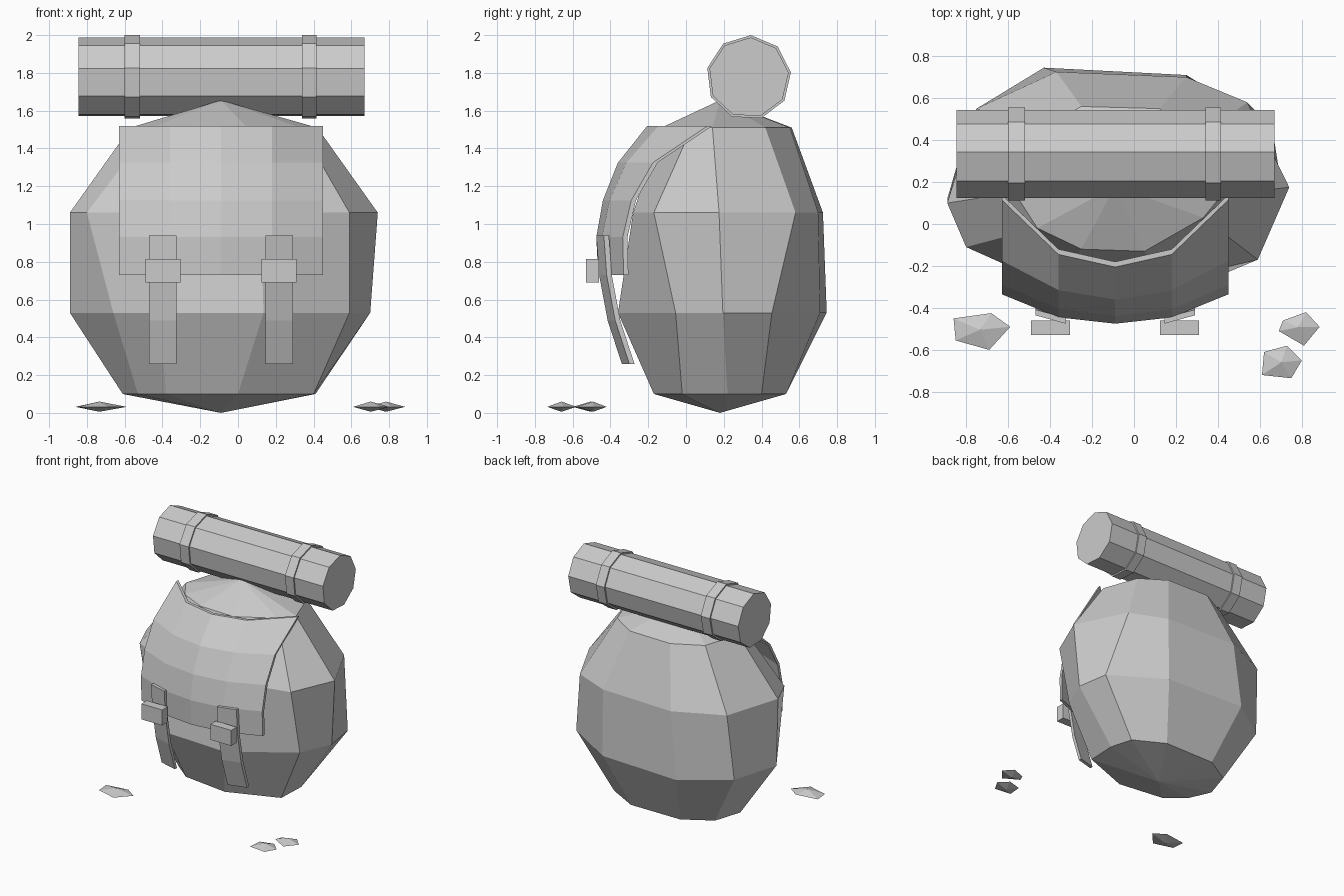
import bpy, bmesh, math
from mathutils import Vector

if "Cube" in bpy.data.objects:
    bpy.data.objects.remove(bpy.data.objects["Cube"])

grey = bpy.data.materials.new("plain grey")
grey.diffuse_color = (0.6, 0.6, 0.6, 1)
grey.use_nodes = True
grey.node_tree.nodes["Principled BSDF"].inputs["Base Color"].default_value = grey.diffuse_color
CX, CY = -0.09, 0.18  # centre line of the pack


def make(name, verts, faces):
    me = bpy.data.meshes.new(name)
    bm = bmesh.new()
    vs = [bm.verts.new(v) for v in verts]
    for f in faces:
        bm.faces.new([vs[i] for i in f])
    bmesh.ops.recalc_face_normals(bm, faces=bm.faces)
    bm.to_mesh(me)
    bm.free()
    me.materials.append(grey)
    ob = bpy.data.objects.new(name, me)
    bpy.context.collection.objects.link(ob)
    return ob


def lathe(name, rings, bottom=None, top=None):
    """Join equal rings; ends close with a point or a flat cap."""
    n = len(rings[0])
    verts = [p for r in rings for p in r]
    faces = [(k * n + i, k * n + (i + 1) % n, (k + 1) * n + (i + 1) % n, (k + 1) * n + i)
             for k in range(len(rings) - 1) for i in range(n)]
    for start, tip in ((0, bottom), ((len(rings) - 1) * n, top)):
        if tip is None:
            faces.append([start + i for i in range(n)])
        else:
            verts.append(tip)
            faces += [(start + i, start + (i + 1) % n, len(verts) - 1) for i in range(n)]
    return make(name, verts, faces)


def sheet(name, rows, thickness):
    """Grid surface thickened backwards into a shell."""
    n, m = len(rows[0]), len(rows)
    front = [Vector(p) for r in rows for p in r]
    verts = front + [p + Vector((0, thickness, 0)) for p in front]
    o = n * m
    faces = []
    for k in range(m - 1):
        for i in range(n - 1):
            q = [k * n + i, k * n + i + 1, (k + 1) * n + i + 1, (k + 1) * n + i]
            faces += [q, [a + o for a in reversed(q)]]
    edge = (list(range(n)) + [k * n + n - 1 for k in range(1, m)]
            + list(range(m * n - 2, (m - 1) * n - 1, -1)) + [k * n for k in range(m - 2, 0, -1)])
    for a, b in zip(edge, edge[1:] + edge[:1]):
        faces.append((a, b, b + o, a + o))
    return make(name, verts, faces)


# Lumpy faceted sack: four uneven ten-sided rings
outlines = [
    (0.10, [(.41, .22), (.36, .40), (.12, .53), (-.32, .53), (-.54, .40),
            (-.61, .18), (-.53, .0), (-.38, -.12), (.0, -.17), (.40, -.02)]),
    (0.53, [(.70, .195), (.66, .455), (.25, .71), (-.43, .745), (-.78, .5),
            (-.89, .12), (-.66, -.16), (-.42, -.33), (.135, -.36), (.59, -.055)]),
    (1.06, [(.74, .175), (.54, .58), (.25, .70), (-.37, .725), (-.75, .55),
            (-.89, .10), (-.80, -.11), (-.42, -.28), (.12, -.28), (.59, -.17)]),
    (1.51, [(.42, .14), (.32, .42), (.12, .55), (-.25, .56), (-.48, .44),
            (-.57, .15), (-.46, -.02), (-.25, -.12), (.05, -.13), (.33, .03)]),
]
lathe("sack_body", [[(x, y, z) for x, y in pts] for z, pts in outlines],
      bottom=(-.09, CY, 0), top=(-.09, CY, 1.655))

# Curved front flap: (height, depth at middle, sag at quarter, sag at edge)
flap_rows = [(1.52, -.205, .06, .32), (1.325, -.36, .045, .185), (1.125, -.44, .035, .15),
             (.93, -.475, .03, .14), (.73, -.465, .03, .135)]
sheet("front_flap", [[(CX - .54, y + e, z), (CX - .27, y + q, z), (CX, y, z),
                      (CX + .27, y + q, z), (CX + .54, y + e, z)]
                     for z, y, q, e in flap_rows], .025)

# Pair of hanging straps and buckles mirrored about the centre line
for side, s in (("left", -1), ("right", 1)):
    sheet(side + "_strap", [[(CX + s * .235, y, z), (CX + s * .38, y + .04, z)]
                            for z, y in ((.94, -.475), (.73, -.46), (.49, -.415), (.26, -.34))], .027)
    x0, x1 = CX + s * .215, CX + s * .40
    lathe(side + "_buckle", [[(x0, y, .69), (x1, y, .69), (x1, y, .815), (x0, y, .815)]
                             for y in (-.53, -.46)])


# Rolled bedding with two bands
def roll(name, x0, x1, r):
    angles = [math.radians(87 + 40 * i) for i in range(9)]
    lathe(name, [[(x, .332 + r * math.cos(a), 1.775 + r * math.sin(a)) for a in angles]
                 for x in (x0, x1)])


roll("bedroll", -.845, .67, .213)
roll("left_band", -.60, -.52, .225)
roll("right_band", .34, .415, .225)

# Flat pebbles around the pack
pebbles = [[(-.86, -.45), (-.68, -.425), (-.59, -.49), (-.69, -.6), (-.85, -.555)],
           [(.71, -.46), (.82, -.42), (.885, -.49), (.81, -.58), (.69, -.51)],
           [(.62, -.61), (.73, -.58), (.80, -.65), (.75, -.735), (.61, -.72)]]
for i, pts in enumerate(pebbles):
    mx, my = (sum(p[k] for p in pts) / 5 for k in (0, 1))
    lathe(f"pebble_{i + 1}", [[(x, y, .032) for x, y in pts]],
          bottom=(mx, my, .006), top=(mx, my, .06))
